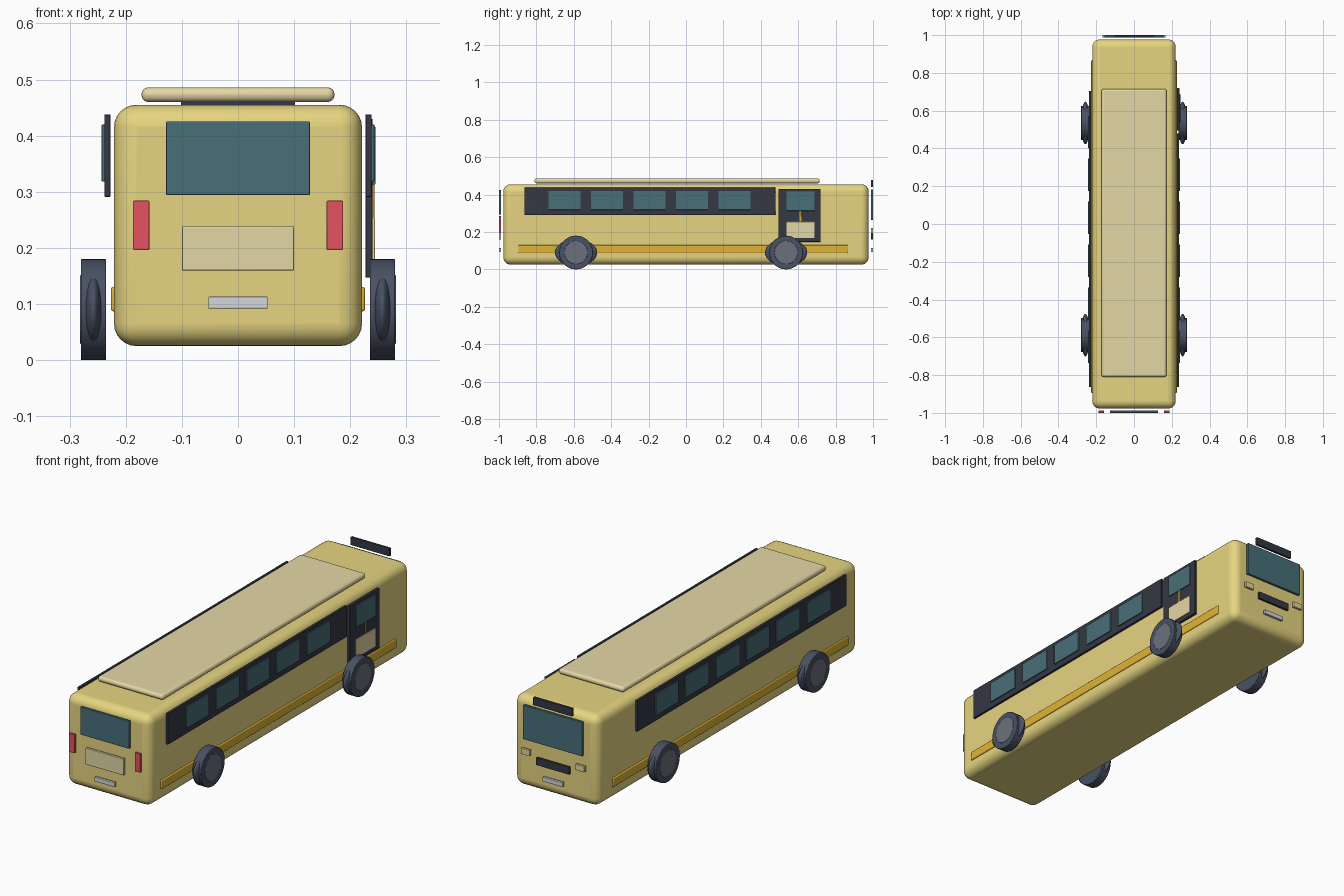
import bpy, math

if "Cube" in bpy.data.objects:
    bpy.data.objects.remove(bpy.data.objects["Cube"])


def material(name, rgb):
    # sRGB colour to linear viewport colour
    m = bpy.data.materials.new(name)
    m.diffuse_color = (*[c ** 2.2 for c in rgb], 1)
    m.use_nodes = True
    m.node_tree.nodes["Principled BSDF"].inputs["Base Color"].default_value = m.diffuse_color
    return m


YELLOW = material("yellow", (0.90, 0.83, 0.50))
CREAM = material("cream", (0.89, 0.84, 0.64))
GLASS = material("glass", (0.29, 0.43, 0.47))
DARK = material("dark", (0.22, 0.23, 0.27))
GOLD = material("gold", (0.87, 0.70, 0.22))
RED = material("red", (0.89, 0.33, 0.38))
SILVER = material("silver", (0.82, 0.84, 0.87))
TYRE = material("tyre", (0.29, 0.32, 0.39))
HUB = material("hub", (0.42, 0.44, 0.48))


def finish(name, mat):
    o = bpy.context.object
    o.name = name
    o.data.materials.append(mat)
    bpy.ops.object.shade_smooth_by_angle(angle=math.radians(35))
    return o


def box(name, mat, x, y, z, bevel=0.0015, segments=2):
    # box given by its (min, max) extent on each axis
    spans = (x, y, z)
    bpy.ops.mesh.primitive_cube_add(size=1, location=[(a + b) / 2 for a, b in spans])
    o = bpy.context.object
    o.scale = [abs(b - a) for a, b in spans]
    bpy.ops.object.transform_apply(location=False, rotation=False, scale=True)
    mod = o.modifiers.new("bevel", "BEVEL")
    mod.width, mod.segments = bevel, segments
    return finish(name, mat)


def disc(name, mat, x, y, z, radius, depth, bevel):
    bpy.ops.mesh.primitive_cylinder_add(vertices=48, radius=radius, depth=depth,
                                        location=(x, y, z), rotation=(0, math.pi / 2, 0))
    mod = bpy.context.object.modifiers.new("bevel", "BEVEL")
    mod.width, mod.segments, mod.limit_method = bevel, 2, 'ANGLE'
    return finish(name, mat)


# Body shell and roof pod
box("body", YELLOW, (-0.221, 0.221), (-0.977, 0.977), (0.025, 0.455), 0.04, 6)
box("roof_pod", CREAM, (-0.172, 0.172), (-0.81, 0.715), (0.46, 0.486), 0.012, 4)

# Side window bands, panes and stripes; the left band is one pane longer
for side, label, panes, front in ((1, "right", 5, 0.478), (-1, "left", 6, 0.703)):
    box(f"{label}_window_band", DARK, (side * 0.227, side * 0.238), (-0.864, front), (0.291, 0.438))
    for i in range(panes):
        y = -0.735 + i * 0.2272
        box(f"{label}_window", GLASS, (side * 0.234, side * 0.243), (y, y + 0.172), (0.318, 0.42))
    box(f"{label}_stripe", GOLD, (side * 0.21, side * 0.2265), (-0.896, 0.867), (0.087, 0.13), 0.004, 3)

# Door on the right side
box("door", DARK, (0.227, 0.24), (0.495, 0.719), (0.147, 0.43))
box("door_window", GLASS, (0.236, 0.245), (0.537, 0.687), (0.313, 0.416))
box("door_panel", CREAM, (0.236, 0.244), (0.537, 0.687), (0.167, 0.255))
box("door_handle", GOLD, (0.236, 0.2435), (0.607, 0.617), (0.20, 0.315))

# Wheels: drum, flattened bulge and hub
for side in (1, -1):
    for y in (0.535, -0.588):
        disc("wheel", TYRE, side * 0.2575, y, 0.09, 0.09, 0.045, 0.002)
        bpy.ops.mesh.primitive_uv_sphere_add(segments=40, ring_count=20, radius=1,
                                             location=(side * 0.2575, y, 0.09))
        bpy.context.object.scale = (0.0225, 0.113, 0.072)
        finish("wheel_bulge", TYRE)
        disc("hub", HUB, side * 0.2765, y, 0.09, 0.062, 0.01, 0.002)

# Rear face fittings
REAR = (-1.0, -0.988)
box("rear_window", GLASS, (-0.128, 0.128), REAR, (0.294, 0.425))
box("rear_panel", CREAM, (-0.10, 0.10), REAR, (0.16, 0.238))
box("rear_plate", SILVER, (-0.053, 0.053), REAR, (0.092, 0.113))

# Front face fittings
FRONT = (0.988, 1.0)
box("windshield", GLASS, (-0.155, 0.155), FRONT, (0.265, 0.427))
box("roof_sign", DARK, (-0.102, 0.102), FRONT, (0.44, 0.478))
box("grille", DARK, (-0.087, 0.087), FRONT, (0.16, 0.195))
box("front_plate", SILVER, (-0.053, 0.053), FRONT, (0.092, 0.113))

# Paired lamps
for side in (1, -1):
    box("tail_lamp", RED, (side * 0.158, side * 0.187), REAR, (0.196, 0.284))
    box("headlamp", CREAM, (side * 0.12, side * 0.167), FRONT, (0.192, 0.22))
